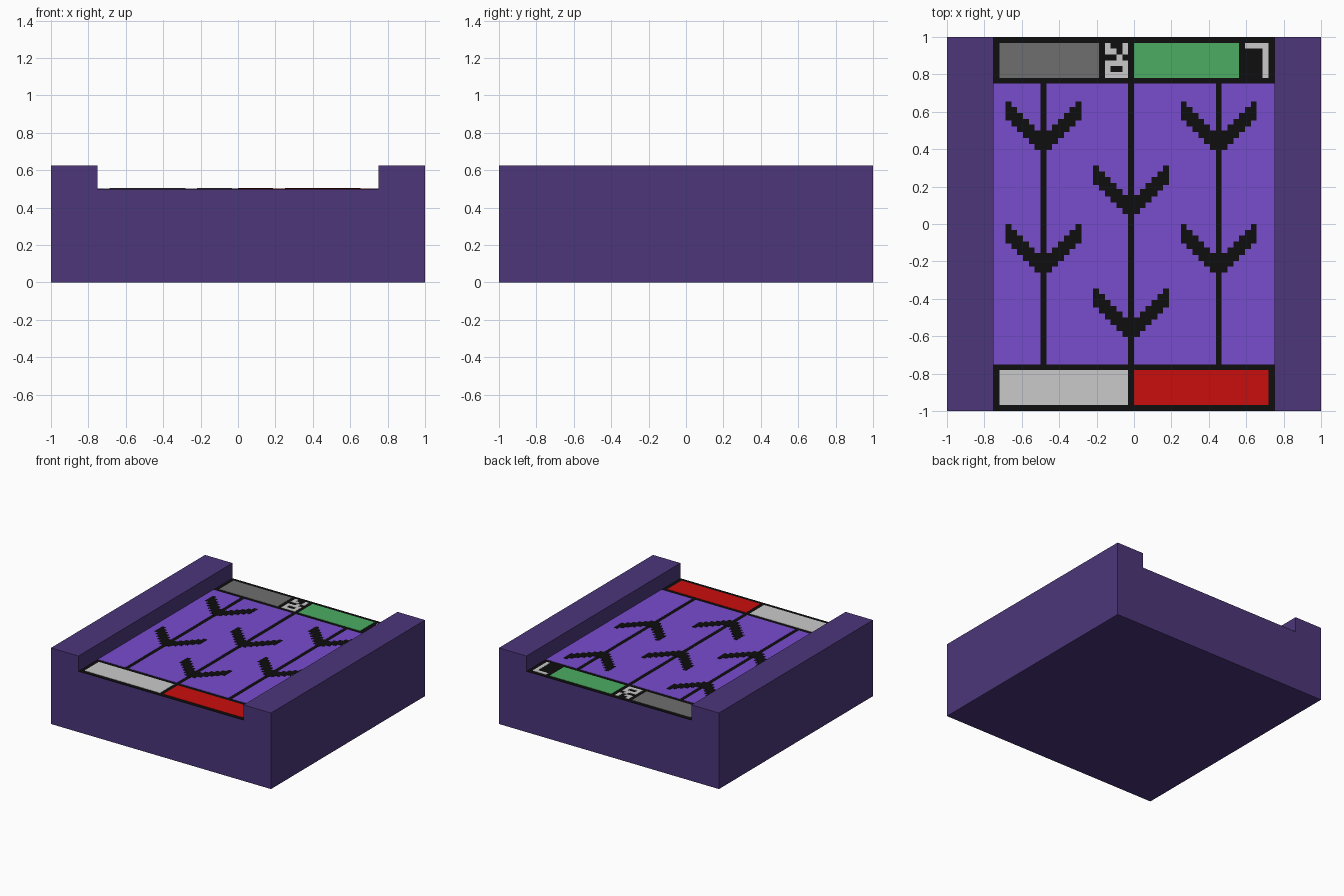
import bpy, bmesh

if "Cube" in bpy.data.objects:
    bpy.data.objects.remove(bpy.data.objects["Cube"])

PX = 1 / 32          # size of one painted grid step
FLOOR = 0.498        # bed height of the body under the painted plates


def material(name, rgb):
    def lin(c):
        c /= 255
        return c / 12.92 if c <= 0.04045 else ((c + 0.055) / 1.055) ** 2.4
    m = bpy.data.materials.new(name)
    m.diffuse_color = (*[lin(c) for c in rgb], 1)
    m.use_nodes = True
    m.node_tree.nodes["Principled BSDF"].inputs["Base Color"].default_value = m.diffuse_color
    return m


DARK_PURPLE = material("dark purple", (76, 54, 122))
PURPLE = material("bright purple", (121, 76, 206))
BLACK = material("black", (14, 14, 14))
GREY = material("mid grey", (110, 110, 110))
GREEN = material("green", (76, 172, 98))
WHITE = material("light grey", (202, 202, 202))
RED = material("red", (202, 13, 13))


def prism(name, outlines, mat, z0, z1):
    """Extrude flat outlines (x, y) from z0 to z1 into one object."""
    bm = bmesh.new()
    for pts in outlines:
        face = bm.faces.new([bm.verts.new((x, y, z0)) for x, y in pts])
        out = bmesh.ops.extrude_face_region(bm, geom=[face])
        bmesh.ops.translate(bm, vec=(0, 0, z1 - z0),
                            verts=[v for v in out["geom"] if isinstance(v, bmesh.types.BMVert)])
    bmesh.ops.recalc_face_normals(bm, faces=bm.faces)
    me = bpy.data.meshes.new(name)
    bm.to_mesh(me)
    bm.free()
    me.materials.append(mat)
    ob = bpy.data.objects.new(name, me)
    bpy.context.collection.objects.link(ob)
    return ob


def rect(x0, x1, y0, y1):
    return [(x0, y0), (x1, y0), (x1, y1), (x0, y1)]


# Body: channel-shaped profile running front to back
profile = [(-1, 0), (1, 0), (1, 0.625), (0.75, 0.625), (0.75, FLOOR),
           (-0.75, FLOOR), (-0.75, 0.625), (-1, 0.625)]
body = prism("channel_body", [profile], DARK_PURPLE, -1, 1)
for v in body.data.vertices:            # stand the profile upright
    x, y, z = v.co
    v.co = (x, -z, y)

# Black backing, seen as the border and the dividing lines
prism("bed_backing", [rect(-0.75, 0.75, -1, 1)], BLACK, FLOOR, 0.5)

# Purple belt lanes between the dividing lines
edges = [(-0.75, -0.5), (-0.5 + PX, -PX), (0, 0.4375), (0.4375 + PX, 0.75)]
prism("belt_lanes", [rect(a, b, -0.75, 0.75) for a, b in edges], PURPLE, 0.5, 0.502)

# Coloured end panels
y_in, y_out = 0.75 + PX, 1 - PX
x_out = 0.75 - PX
prism("grey_panel", [rect(-x_out, -0.1875, y_in, y_out)], GREY, 0.5, 0.502)
prism("green_panel", [rect(0, 0.5625, y_in, y_out)], GREEN, 0.5, 0.502)
prism("white_panel", [rect(-x_out, -PX, -y_out, -y_in)], WHITE, 0.5, 0.502)
prism("red_panel", [rect(0, x_out, -y_out, -y_in)], RED, 0.5, 0.502)

# Small stepped indicator marks beside the back panels
marks = {"middle_marks": (-5 * PX, ["X..X", "XX.X", "..X.", "XXXX", "X..X", "XXXX"]),
         "corner_marks": (19 * PX, ["XXXX"] + ["...X"] * 5)}
for name, (x0, rows) in marks.items():
    cells = [rect(x0 + c * PX, x0 + (c + 1) * PX, y_out - (r + 1) * PX, y_out - r * PX)
             for r, row in enumerate(rows) for c, ch in enumerate(row) if ch == "X"]
    prism(name, cells, WHITE, 0.5, 0.502)


# Stepped arrow outline: 13 columns dropping one step at a time to the middle
def arrow(cx, top):
    upper, lower = [], []
    for c in range(13):
        x = cx + (c - 6.5) * PX
        drop = top - (6 - abs(c - 6)) * PX
        if c == 6:                      # flat notch at the middle
            drop += PX
        hgt = 4 if c == 6 else 3.3
        upper += [(x, drop), (x + PX, drop)]
        lower += [(x, drop - hgt * PX), (x + PX, drop - hgt * PX)]
    pts = lower + upper[::-1]
    return [p for i, p in enumerate(pts) if p != pts[i - 1]]


# Direction arrows: outer pairs and middle ones alternate down the belt
arrows = []
for top in (21 * PX, 0):
    arrows += [arrow(-15.5 * PX, top), arrow(14.5 * PX, top)]
    arrows.append(arrow(-0.5 * PX, top - 11 * PX))
prism("direction_arrows", arrows, BLACK, 0.502, 0.504)
